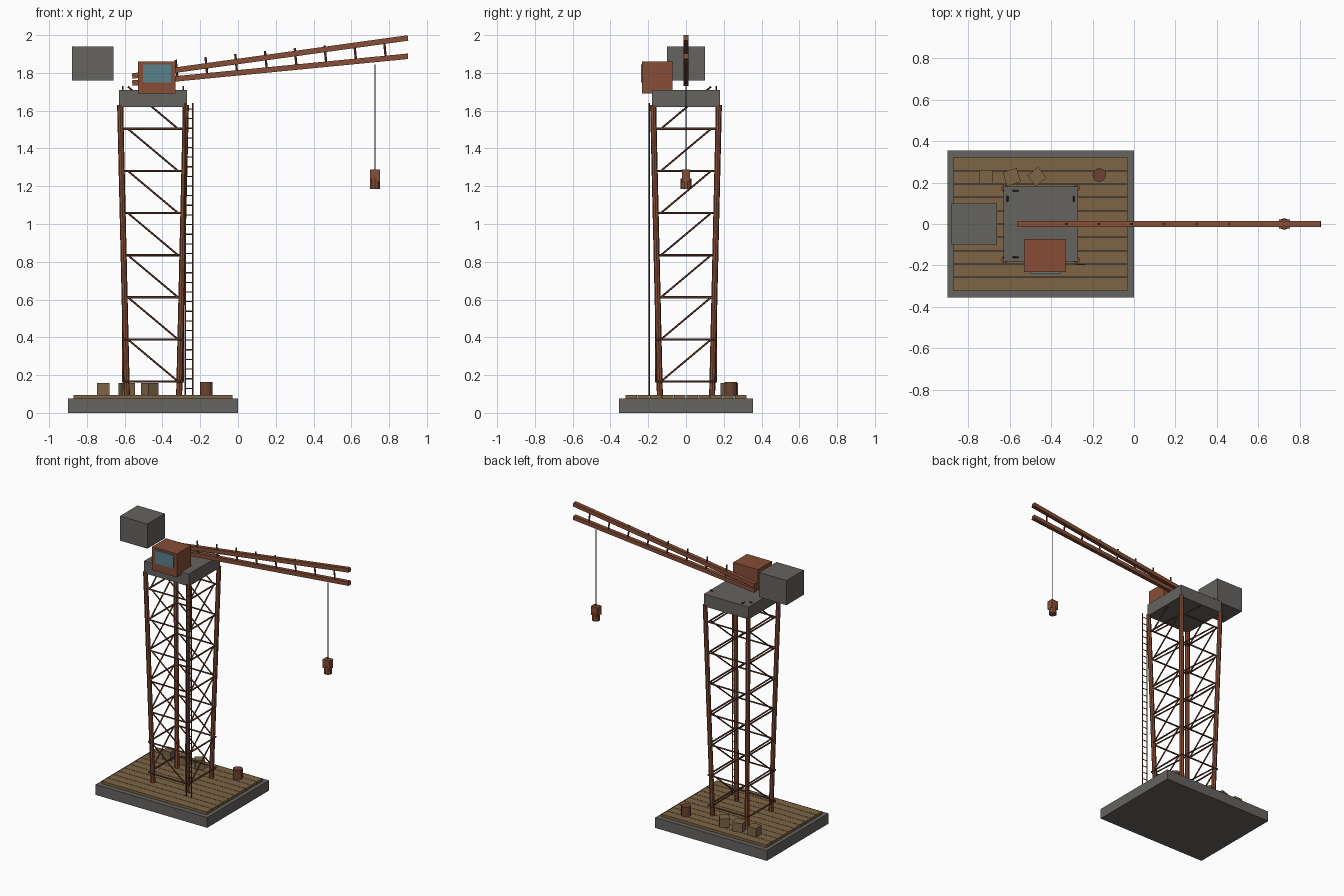
import bpy, math
from mathutils import Vector

if "Cube" in bpy.data.objects:
    bpy.data.objects.remove(bpy.data.objects["Cube"])


def mat(name, r, g, b):
    m = bpy.data.materials.new(name)
    m.diffuse_color = (r, g, b, 1)
    m.use_nodes = True
    m.node_tree.nodes["Principled BSDF"].inputs["Base Color"].default_value = m.diffuse_color
    return m


RUST = mat("rust_paint", 0.24, 0.075, 0.037)
BRACE = mat("dark_rust", 0.15, 0.055, 0.03)
WOOD = mat("wood", 0.20, 0.13, 0.06)
STONE = mat("concrete", 0.13, 0.125, 0.115)
GLASS = mat("glass", 0.10, 0.22, 0.26)
STEEL = mat("dark_steel", 0.03, 0.028, 0.028)


def finish(name, m):
    o = bpy.context.object
    o.name = name
    o.data.materials.append(m)
    return o


def box(name, m, lo, hi, rot=0):
    lo, hi = Vector(lo), Vector(hi)
    bpy.ops.mesh.primitive_cube_add(size=1, location=(lo + hi) / 2, rotation=(0, 0, rot))
    bpy.context.object.scale = hi - lo
    return finish(name, m)


def rod(name, m, a, b, r, sides=8):
    a, b = Vector(a), Vector(b)
    d = b - a
    bpy.ops.mesh.primitive_cylinder_add(vertices=sides, radius=r, depth=d.length, location=(a + b) / 2)
    bpy.context.object.rotation_euler = d.to_track_quat('Z', 'Y').to_euler()
    return finish(name, m)


CX = -0.45  # tower axis

# Base slab and plank deck
box("base_slab", STONE, (-0.90, -0.355, 0), (0, 0.355, 0.075))
N = 10
w = 0.643 / N
for i in range(N):
    y = -0.3215 + i * w
    box(f"deck_plank_{i}", WOOD, (-0.872, y + 0.0015, 0.07), (-0.028, y + w - 0.0015, 0.094))

# Splayed tower legs
for sx in (-1, 1):
    for sy in (-1, 1):
        rod("tower_leg", RUST, (CX + sx * 0.138, sy * 0.138, 0.08),
            (CX + sx * 0.174, sy * 0.174, 1.63), 0.016)

# Bracing: level rings and one diagonal per side and panel
H, STEP = 0.16, 0.223
for i in range(7):
    z = 0.166 + i * STEP
    for s in (-1, 1):
        rod("ring_bar_x", BRACE, (CX - H, s * H, z), (CX + H, s * H, z), 0.006, 6)
        rod("ring_bar_y", BRACE, (CX + s * H, -H, z), (CX + s * H, H, z), 0.006, 6)
        rod("diagonal_x", BRACE, (CX + 0.133, s * H, z), (CX - 0.133, s * H, z + STEP), 0.005, 6)
        rod("diagonal_y", BRACE, (CX + s * H, -0.133, z), (CX + s * H, 0.133, z + STEP), 0.005, 6)

# Ladder
for x in (-0.28, -0.24):
    rod("ladder_rail", BRACE, (x, -0.194, 0.09), (x, -0.194, 1.64), 0.004, 6)
for i in range(30):
    z = 0.13 + i * 0.051
    rod("ladder_rung", BRACE, (-0.28, -0.194, z), (-0.24, -0.194, z), 0.003, 6)

# Top platform, cabin, window and counterweight
box("platform", STONE, (CX - 0.18, -0.18, 1.62), (CX + 0.18, 0.18, 1.71))
box("cabin", RUST, (-0.53, -0.232, 1.69), (-0.33, -0.072, 1.86))
box("cabin_window", GLASS, (-0.502, -0.238, 1.75), (-0.355, -0.225, 1.845))
box("counterweight", STONE, (-0.88, -0.10, 1.76), (-0.66, 0.10, 1.94))


# Jib chords
def chord(name, x0, z0, x1, z1):
    a = math.atan2(z1 - z0, x1 - x0)
    bpy.ops.mesh.primitive_cube_add(size=1, location=((x0 + x1) / 2, 0, (z0 + z1) / 2),
                                    rotation=(0, -a, 0))
    bpy.context.object.scale = (math.hypot(x1 - x0, z1 - z0), 0.028, 0.029)
    finish(name, RUST)


chord("jib_upper_chord", -0.56, 1.783, 0.90, 1.985)
chord("jib_lower_chord", -0.56, 1.746, 0.90, 1.888)

# Jib struts, square to the lower chord
for i in range(8):
    x = -0.32 + i * 0.1575
    z = 1.746 + (x + 0.56) * 0.0973
    rod("jib_strut", BRACE, (x, 0, z), (x - 0.0097, 0, z + 0.10), 0.006, 6)

# Hoist cable and hook block
rod("hoist_cable", STEEL, (0.725, 0, 1.845), (0.725, 0, 1.28), 0.003, 6)
box("hook_block", RUST, (0.698, -0.022, 1.225), (0.752, 0.022, 1.288))
rod("hook_weight", RUST, (0.725, 0, 1.186), (0.725, 0, 1.24), 0.028, 10)

# Crates and barrel on the deck
for x, y, s, deg in ((-0.713, 0.228, 0.066, 0), (-0.589, 0.226, 0.07, 16), (-0.468, 0.228, 0.066, 38)):
    box("crate", WOOD, (x - s / 2, y - s / 2, 0.09), (x + s / 2, y + s / 2, 0.158), math.radians(deg))
rod("barrel", BRACE, (-0.167, 0.236, 0.09), (-0.167, 0.236, 0.163), 0.033, 12)
